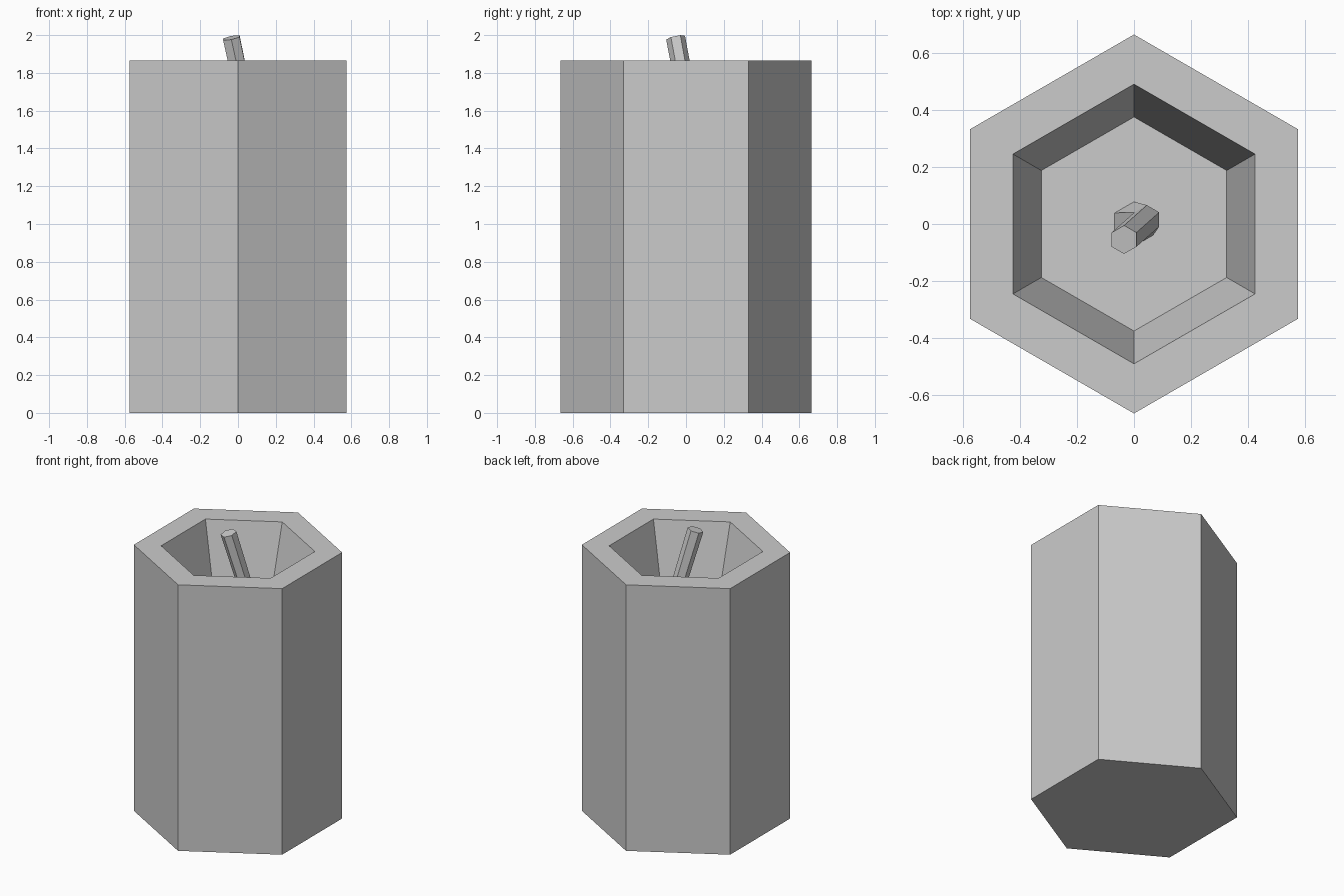
import bpy
import bmesh
from math import cos, sin, tau
from mathutils import Vector

cube = bpy.data.objects.get("Cube")
if cube:
    bpy.data.objects.remove(cube, do_unlink=True)

SIDES = 6
RIM_Z = 1.865
FLOOR_Z = 1.43

# One plain grey for the whole model
grey = bpy.data.materials.new("plain grey")
grey.use_nodes = True
colour = (0.6, 0.6, 0.6, 1)
grey.diffuse_color = colour
grey.node_tree.nodes["Principled BSDF"].inputs["Base Color"].default_value = colour


def ring(bm, centre, radius, tilt=(0, 0)):
    """Hexagon with corners on the y axis; tilt is its slope along x and y."""
    verts = []
    for i in range(SIDES):
        angle = tau * (i + 0.5) / SIDES
        x, y = radius * cos(angle), radius * sin(angle)
        offset = Vector((x, y, x * tilt[0] + y * tilt[1]))
        verts.append(bm.verts.new(Vector(centre) + offset))
    return verts


def loft(name, sections):
    """Join a stack of hexagons with flat faces and cap both ends."""
    bm = bmesh.new()
    rings = [ring(bm, *section) for section in sections]
    for low, high in zip(rings, rings[1:]):
        for i in range(SIDES):
            j = (i + 1) % SIDES
            bm.faces.new((low[i], low[j], high[j], high[i]))
    bm.faces.new(rings[0][::-1])
    bm.faces.new(rings[-1])
    bmesh.ops.recalc_face_normals(bm, faces=bm.faces)
    mesh = bpy.data.meshes.new(name)
    bm.to_mesh(mesh)
    bm.free()
    mesh.materials.append(grey)
    obj = bpy.data.objects.new(name, mesh)
    bpy.context.collection.objects.link(obj)
    return obj


# Candle body: outer wall, flat rim, then a tapering hollow down to its floor
loft("candle_body", [
    ((0, 0, 0), 0.664),
    ((0, 0, RIM_Z), 0.664),
    ((0, 0, RIM_Z), 0.49),
    ((0, 0, FLOOR_Z), 0.375),
])

# Wick: wide foot on the hollow floor, a bend, then a leaning tip
loft("wick", [
    ((0, 0, FLOOR_Z), 0.078),
    ((0.045, 0.016, 1.61), 0.05),
    ((-0.035, -0.055, 1.986), 0.05, (0.2, 0.2)),
])
